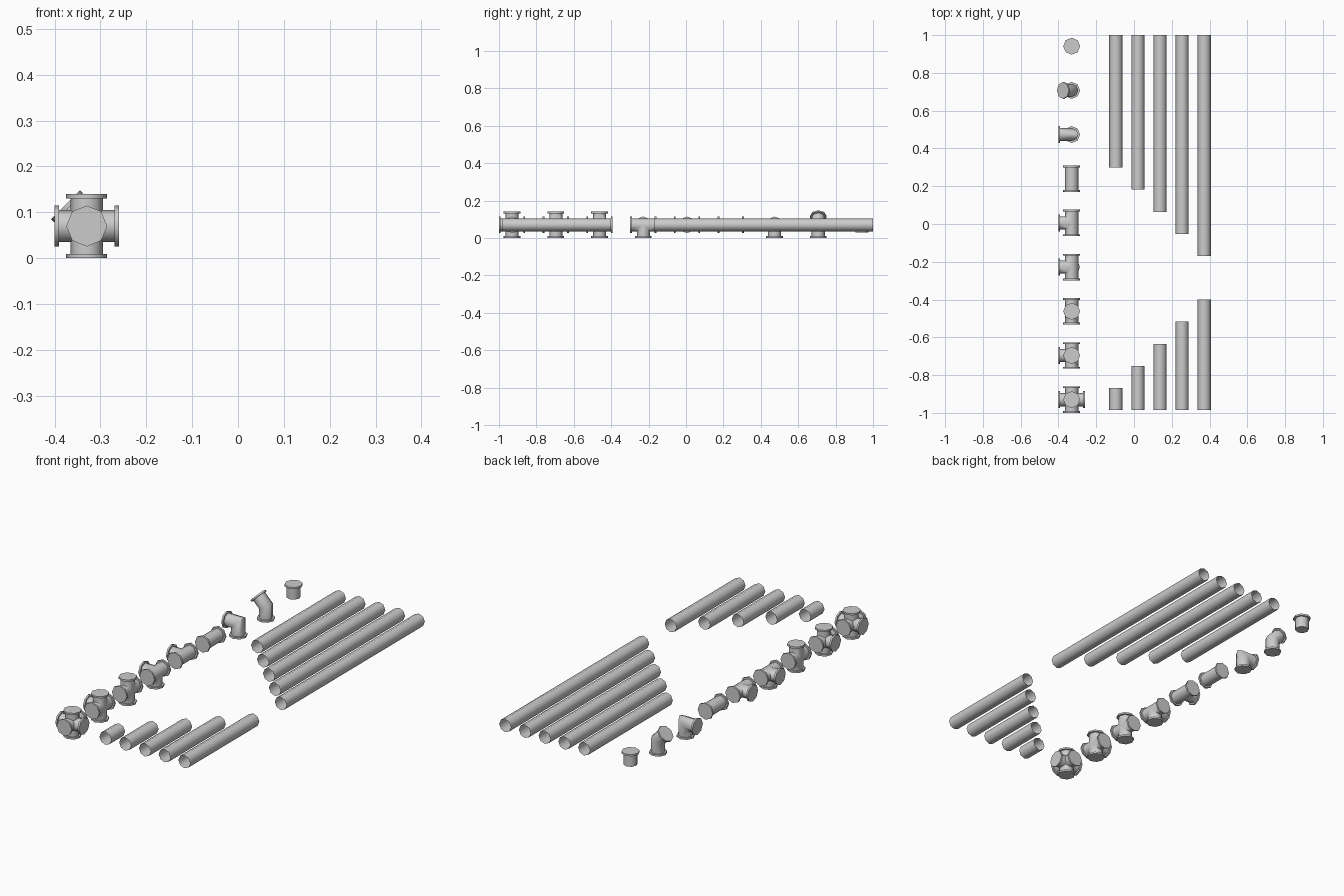
import bpy, bmesh, math
from mathutils import Vector

if "Cube" in bpy.data.objects:
    bpy.data.objects.remove(bpy.data.objects["Cube"])

SIDES = 8
U = 0.2339            # grid spacing
R = 0.035             # pipe radius
FLANGE_R = 0.0447
FLANGE_T = 0.0095
ARM = 0.07            # centre to flange face
ROW_X, ROW_Y, MID_Z = -0.33, -0.93, 0.07


def lathe(bm, axis, profile, cap_start=False, cap_end=False):
    """Eight-sided surface of (distance, radius) rings along an axis through the origin."""
    a = Vector(axis).normalized()
    u = Vector((1, 0, 0)) if abs(a.y) > 0.9 else Vector((0, 1, 0))
    v = a.cross(u)
    rings = []
    for t, r in profile:
        rings.append([bm.verts.new(a * t + r * (u * math.cos(k) + v * math.sin(k)))
                      for k in (2 * math.pi * i / SIDES for i in range(SIDES))])
    for lo, hi in zip(rings, rings[1:]):
        for i in range(SIDES):
            j = (i + 1) % SIDES
            bm.faces.new((lo[i], lo[j], hi[j], hi[i]))
    if cap_start:
        bm.faces.new(rings[0][::-1])
    if cap_end:
        bm.faces.new(rings[-1])


def finish(bm, name, loc):
    mesh = bpy.data.meshes.new(name)
    bm.to_mesh(mesh)
    bm.free()
    ob = bpy.data.objects.new(name, mesh)
    ob.location = loc
    bpy.context.collection.objects.link(ob)
    return ob


def flanged(start, length):
    return [(start, R), (length - FLANGE_T, R),
            (length - FLANGE_T, FLANGE_R), (length, FLANGE_R)]


def fitting(name, loc, arms):
    """Flanged arms from one centre, mitred against each other and welded."""
    whole = bmesh.new()
    dirs = [Vector(d).normalized() for d, _ in arms]
    for a, (_, length) in zip(dirs, arms):
        bm = bmesh.new()
        lathe(bm, a, flanged(-0.08, length), cap_end=True)
        for b in dirs:
            if b is not a:
                bmesh.ops.bisect_plane(
                    bm, geom=bm.verts[:] + bm.edges[:] + bm.faces[:], dist=1e-6,
                    plane_co=(0, 0, 0), plane_no=(a - b).normalized(), clear_inner=True)
        tmp = bpy.data.meshes.new("tmp")
        bm.to_mesh(tmp)
        bm.free()
        whole.from_mesh(tmp)
        bpy.data.meshes.remove(tmp)
    bmesh.ops.remove_doubles(whole, verts=whole.verts[:], dist=1e-4)
    bmesh.ops.recalc_face_normals(whole, faces=whole.faces[:])
    return finish(whole, name, loc)


# Row of connectors, front to back
LEFT, RIGHT = (-1, 0, 0), (1, 0, 0)
FRONT, BACK = (0, -1, 0), (0, 1, 0)
DOWN, UP = (0, 0, -1), (0, 0, 1)
connectors = [
    ("six_way_connector", [LEFT, RIGHT, FRONT, BACK, DOWN, UP]),
    ("five_way_connector", [LEFT, FRONT, BACK, DOWN, UP]),
    ("cross_connector", [FRONT, BACK, DOWN, UP]),
    ("corner_tee_connector", [LEFT, FRONT, BACK, DOWN]),
    ("tee_connector", [LEFT, FRONT, BACK]),
    ("straight_connector", [FRONT, BACK]),
    ("right_angle_elbow", [LEFT, DOWN]),
    ("shallow_elbow", [(-1, 0, 1), DOWN]),
]
for i, (name, dirs) in enumerate(connectors):
    arms = [(d, 0.0655 if d == (-1, 0, 1) else ARM) for d in dirs]
    fitting(name, (ROW_X, ROW_Y + i * U, MID_Z), arms)

# End cap plug
bm = bmesh.new()
lathe(bm, UP, flanged(-0.04, 0.03), cap_start=True, cap_end=True)
bmesh.ops.recalc_face_normals(bm, faces=bm.faces[:])
finish(bm, "end_cap", (ROW_X, ROW_Y + 8 * U, MID_Z))

# Open pipes: short ones start at the front, long ones end at the back
for n in range(1, 11):
    length = n * U / 2
    column = (n - 1) % 5
    y = -0.985 if n <= 5 else 1.0 - length
    bm = bmesh.new()
    lathe(bm, BACK, [(0, R), (length, R)])
    bmesh.ops.recalc_face_normals(bm, faces=bm.faces[:])
    finish(bm, f"pipe_{n:02d}", (ROW_X + U + column * U / 2, y, MID_Z))

# Smooth tubes with crisp flanges and joints
bpy.ops.object.select_all(action='SELECT')
bpy.context.view_layer.objects.active = bpy.data.objects["end_cap"]
bpy.ops.object.shade_smooth_by_angle(angle=math.radians(50))
